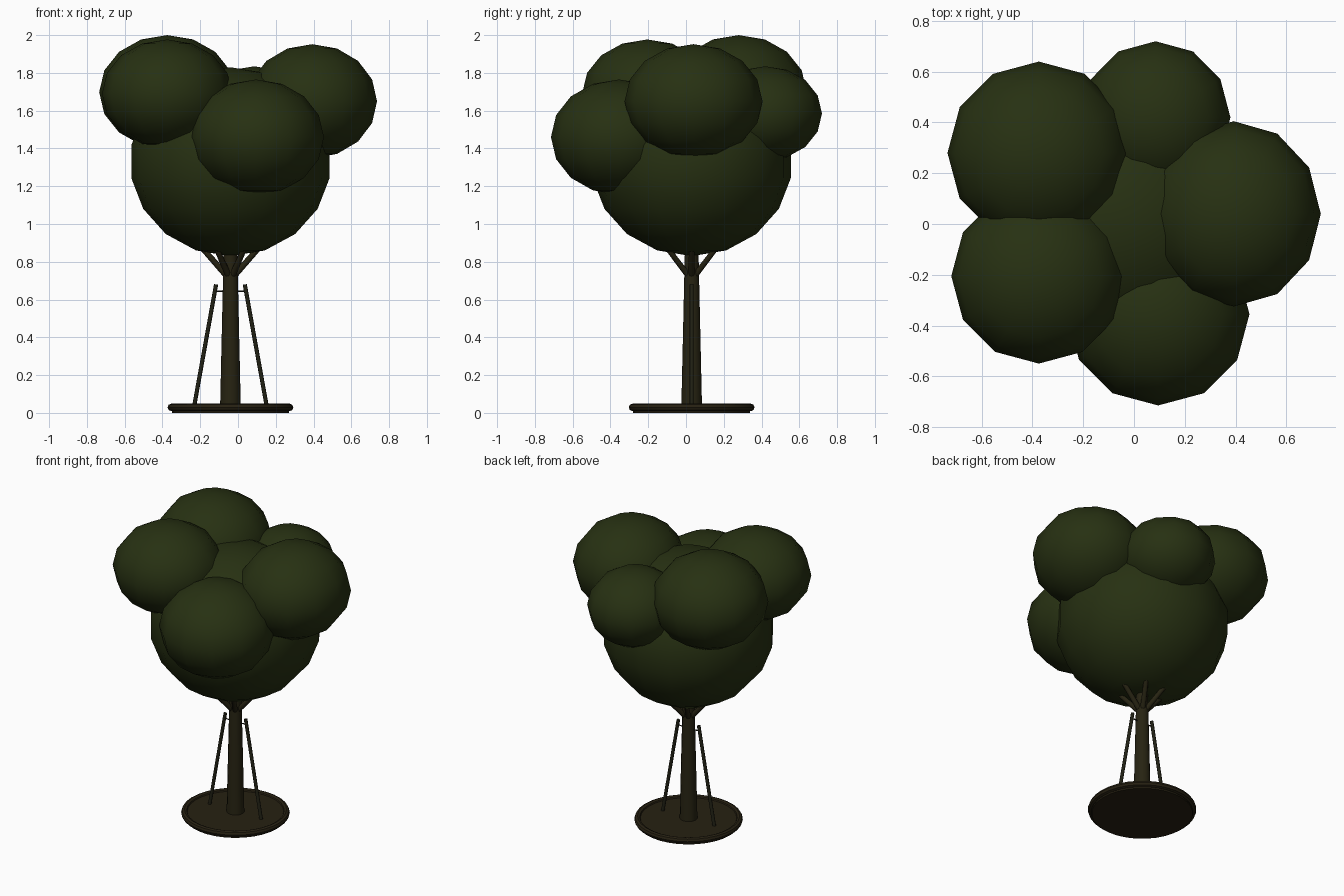
import bpy
import math
from mathutils import Vector

cube = bpy.data.objects.get("Cube")
if cube:
    bpy.data.objects.remove(cube, do_unlink=True)

CENTRE = Vector((-0.04, 0.03, 0))


def material(name, rgb):
    m = bpy.data.materials.new(name)
    m.use_nodes = True
    m.diffuse_color = (*rgb, 1)
    m.node_tree.nodes["Principled BSDF"].inputs["Base Color"].default_value = (*rgb, 1)
    return m


leaf = material("leaf green", (0.02, 0.03, 0.006))
bark = material("bark brown", (0.02, 0.017, 0.006))
soil = material("soil brown", (0.02, 0.015, 0.006))
stake_wood = material("stake wood", (0.015, 0.015, 0.007))


def finish(name, mat, angle=40):
    ob = bpy.context.object
    ob.name = name
    ob.data.materials.append(mat)
    bpy.ops.object.shade_smooth_by_angle(angle=math.radians(angle))
    return ob


def ball(name, centre, radii, segments, rings):
    bpy.ops.mesh.primitive_uv_sphere_add(segments=segments, ring_count=rings, location=centre)
    bpy.context.object.scale = radii
    return finish(name, leaf, 60)


def rod(name, start, end, r1, r2, mat, sides=8):
    # tapered cylinder between two points
    start, end = Vector(start), Vector(end)
    axis = end - start
    bpy.ops.mesh.primitive_cone_add(vertices=sides, radius1=r1, radius2=r2,
                                    depth=axis.length, location=(start + end) / 2)
    bpy.context.object.rotation_euler = axis.to_track_quat('Z', 'Y').to_euler()
    return finish(name, mat, 50)


# Planting bed with a rounded rim
rod("soil_bed", CENTRE, CENTRE + Vector((0, 0, 0.035)), 0.31, 0.31, soil, 32)
bpy.ops.mesh.primitive_torus_add(major_segments=32, minor_segments=8, major_radius=0.313,
                                 minor_radius=0.02, location=CENTRE + Vector((0, 0, 0.029)))
finish("bed_rim", soil)

# Trunk and a ring of branches
rod("trunk", CENTRE + Vector((0, 0, 0.02)), CENTRE + Vector((0, 0, 0.95)), 0.055, 0.034, bark, 12)
for i in range(6):
    a = i * math.tau / 6
    out = Vector((math.cos(a), math.sin(a), 0))
    rod(f"branch_{i + 1}", CENTRE + out * 0.01 + Vector((0, 0, 0.715)),
        CENTRE + out * 0.2 + Vector((0, 0, 0.93)), 0.017, 0.014, bark)

# Support stakes tied to the trunk
for side, word in ((1, "left"), (-1, "right")):
    rod(f"{word}_stake", CENTRE + Vector((side * 0.193, 0, 0.03)),
        CENTRE + Vector((side * 0.076, 0, 0.68)), 0.011, 0.011, stake_wood)
    rod(f"{word}_tie", CENTRE + Vector((side * 0.02, 0, 0.643)),
        CENTRE + Vector((side * 0.084, 0, 0.645)), 0.004, 0.004, stake_wood, 6)

# Crown: one large mass with smaller clumps around it
ball("main_crown", (-0.04, 0.03, 1.33), (0.533, 0.533, 0.5), 16, 9)
clumps = {
    "back_right_clump": ((-0.375, 0.28, 1.698), (0.36, 0.36, 0.302)),
    "front_right_clump": ((-0.375, -0.205, 1.69), (0.345, 0.345, 0.287)),
    "left_clump": ((0.393, 0.04, 1.65), (0.343, 0.365, 0.302)),
    "front_clump": ((0.095, -0.355, 1.46), (0.36, 0.36, 0.305)),
    "back_clump": ((0.085, 0.42, 1.585), (0.295, 0.3, 0.25)),
}
for name, (centre, radii) in clumps.items():
    ball(name, centre, radii, 12, 8)
